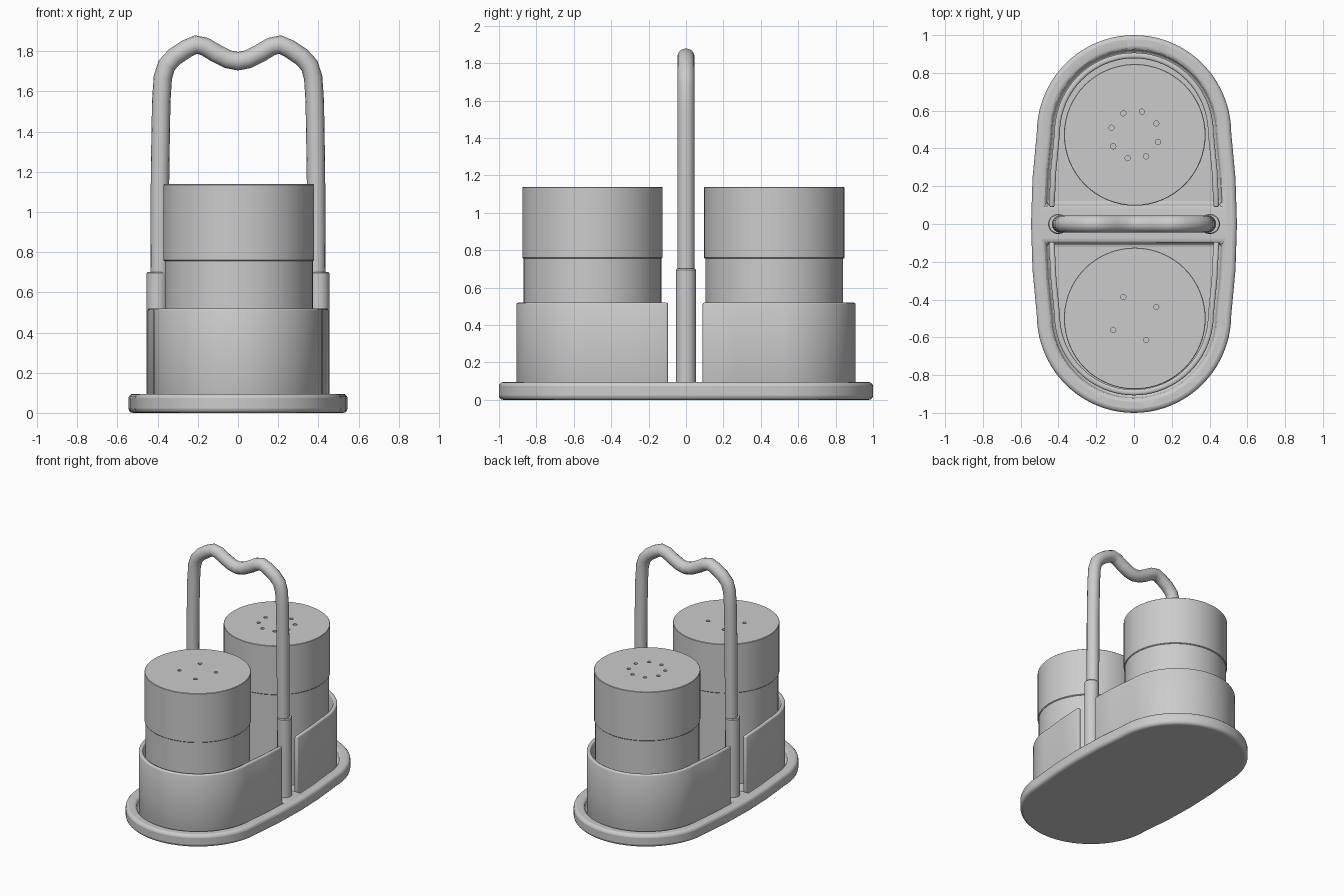
import bpy, bmesh
from math import sin, cos, pi, radians

cube = bpy.data.objects.get("Cube")
if cube:
    bpy.data.objects.remove(cube)

GREY = (0.6, 0.6, 0.6, 1)
mat = bpy.data.materials.new("plain grey")
mat.use_nodes = True
mat.diffuse_color = GREY
mat.node_tree.nodes["Principled BSDF"].inputs["Base Color"].default_value = GREY


def add(name, bm=None, data=None):
    if bm:
        data = bpy.data.meshes.new(name)
        bm.to_mesh(data)
        bm.free()
    ob = bpy.data.objects.new(name, data)
    bpy.context.collection.objects.link(ob)
    data.materials.append(mat)
    return ob


def smooth(ob, angle=35):
    bpy.ops.object.select_all(action='DESELECT')
    ob.select_set(True)
    bpy.context.view_layer.objects.active = ob
    bpy.ops.object.shade_smooth_by_angle(angle=radians(angle))


def bevel(ob, width, segments=3):
    m = ob.modifiers.new("bevel", 'BEVEL')
    m.width, m.segments = width, segments
    m.limit_method, m.angle_limit = 'ANGLE', radians(40)


def cut(ob, cutter):
    cutter.hide_render = True
    cutter.hide_viewport = True
    m = ob.modifiers.new("cut", 'BOOLEAN')
    m.object, m.operation, m.solver = cutter, 'DIFFERENCE', 'EXACT'


def half_loop(start, off, n=40):
    """Arch running from the +x side round the +y end to the -x side."""
    side = [(0.545 - 0.03 * (y / 0.48) ** 2 - off, y)
            for y in (start, (start + 0.48) / 2)]
    arc = [((0.515 - off) * cos(pi * i / n), 0.48 + (0.52 - off) * sin(pi * i / n))
           for i in range(n + 1)]
    return side + arc + [(-x, y) for x, y in reversed(side)]


def prism(bm, pts, z0, z1):
    f = bm.faces.new([bm.verts.new((x, y, z0)) for x, y in pts])
    top = bmesh.ops.extrude_face_region(bm, geom=[f])["geom"]
    bmesh.ops.translate(bm, vec=(0, 0, z1 - z0),
                        verts=[v for v in top if isinstance(v, bmesh.types.BMVert)])
    bmesh.ops.recalc_face_normals(bm, faces=bm.faces)


def turned(points):
    return [(-x, -y) for x, y in points]


def lathe(name, profile, x, y, n=64):
    bm = bmesh.new()
    rings = [[bm.verts.new((x + r * cos(2 * pi * i / n), y + r * sin(2 * pi * i / n), z))
              for i in range(n)] for r, z in profile]
    for a, b in zip(rings, rings[1:]):
        for i in range(n):
            j = (i + 1) % n
            bm.faces.new((a[i], a[j], b[j], b[i]))
    bm.faces.new(rings[0][::-1])
    bm.faces.new(rings[-1])
    return add(name, bm)


# Base tray with two D-shaped recesses
bm = bmesh.new()
arch = half_loop(0, 0)
prism(bm, arch + turned(arch)[1:-1], 0, 0.095)
base = add("base_tray", bm)
bm = bmesh.new()
for pts in (half_loop(0.1, 0.08), turned(half_loop(0.1, 0.08))):
    prism(bm, pts, 0.045, 0.2)
cut(base, add("recess_cutter", bm))
bevel(base, 0.022)
smooth(base)

# Curved holder walls, open towards the handle
for name, start, turn in (("back_holder", 0.09, False), ("front_holder", 0.097, True)):
    pts = half_loop(start, 0.093)
    if turn:
        pts = turned(pts)
    bm = bmesh.new()
    low, high = ([bm.verts.new((x, y, z)) for x, y in pts] for z in (0.04, 0.52))
    for i in range(len(pts) - 1):
        bm.faces.new((low[i], low[i + 1], high[i + 1], high[i]))
    wall = add(name, bm)
    m = wall.modifiers.new("thickness", 'SOLIDIFY')
    m.thickness, m.offset = 0.03, -1
    bevel(wall, 0.01, 2)
    smooth(wall)

# Shakers: body, cap and ring of pouring holes
for side, y, holes in (("back", 0.472, 8), ("front", -0.5, 4)):
    body = lathe(side + "_shaker_body", [(0.368, 0.044), (0.368, 0.77)], 0.004, y)
    cap = lathe(side + "_shaker_cap",
                [(0.37, 0.755), (0.375, 0.76), (0.375, 1.135), (0.372, 1.138)], 0.004, y)
    bm = bmesh.new()
    for k in range(holes):
        a = radians(28) + 2 * pi * k / holes
        cx, cy = 0.004 + 0.129 * cos(a), y + 0.129 * sin(a)
        prism(bm, [(cx + 0.014 * cos(pi * i / 6), cy + 0.014 * sin(pi * i / 6))
                   for i in range(12)], 1.11, 1.2)
    cut(cap, add(side + "_hole_cutter", bm))
    smooth(body)
    smooth(cap)

# Handle sleeves
for side, x in (("left", 0.402), ("right", -0.402)):
    smooth(lathe(side + "_handle_sleeve",
                 [(0.053, 0.06), (0.053, 0.695), (0.048, 0.702)], x, 0, 32))

# Wavy handle tube
half = [(0.39, 0.6), (0.388, 1.2), (0.382, 1.55), (0.374, 1.67), (0.355, 1.73),
        (0.315, 1.773), (0.26, 1.81), (0.21, 1.833), (0.165, 1.823),
        (0.11, 1.79), (0.05, 1.76)]
path = half + [(0, 1.75)] + [(-x, z) for x, z in reversed(half)]
curve = bpy.data.curves.new("handle", 'CURVE')
curve.dimensions = '3D'
curve.bevel_depth, curve.bevel_resolution = 0.046, 6
curve.use_fill_caps = True
spline = curve.splines.new('POLY')
spline.points.add(len(path) - 1)
for p, (x, z) in zip(spline.points, path):
    p.co = (x, 0, z, 1)
spline.use_smooth = True
add("handle", data=curve)
